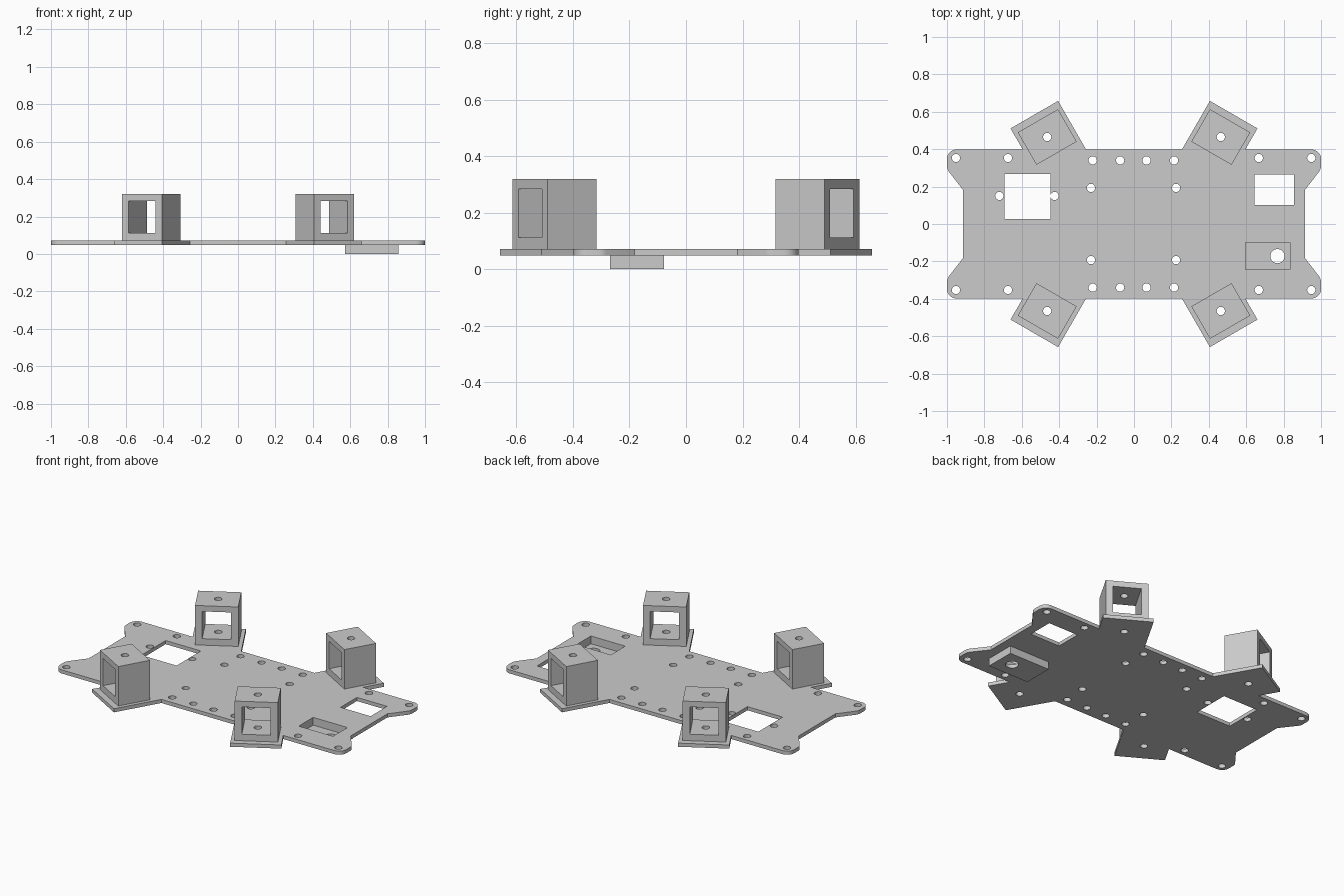
import bpy, bmesh
from math import sin, cos, radians, pi
from mathutils import Matrix, Vector

if "Cube" in bpy.data.objects:
    bpy.data.objects.remove(bpy.data.objects["Cube"])

grey = bpy.data.materials.new("Light grey plastic")
grey.use_nodes = True
color = (0.6, 0.6, 0.6, 1)
grey.diffuse_color = color
grey.node_tree.nodes["Principled BSDF"].inputs["Base Color"].default_value = color

BASE, TOP = 0.048, 0.071      # plate underside and upper face
ROOF = 0.32                   # top of the brackets
HOLE = 0.022                  # screw hole radius


def arc(cx, cy, r, start, end, n):
    angles = [radians(start + (end - start) * i / n) for i in range(n + 1)]
    return [(cx + r * cos(a), cy + r * sin(a)) for a in angles]


def circle(cx, cy, r=HOLE):
    return arc(cx, cy, r, 0, 360, 24)[:-1]


def rect(x0, x1, y0, y1):
    return [(x0, y0), (x1, y0), (x1, y1), (x0, y1)]


def slab(name, loops, z0, z1, matrix=Matrix()):
    """Extrude an outline with holes between two heights."""
    curve = bpy.data.curves.new(name, "CURVE")
    curve.dimensions, curve.fill_mode = "2D", "BOTH"
    curve.extrude = (z1 - z0) / 2
    for loop in loops:
        spline = curve.splines.new("POLY")
        spline.points.add(len(loop) - 1)
        spline.use_cyclic_u = True
        for point, (x, y) in zip(spline.points, loop):
            point.co = (x, y, 0, 1)
    temp = bpy.data.objects.new(name + " profile", curve)
    bpy.context.collection.objects.link(temp)
    graph = bpy.context.evaluated_depsgraph_get()
    mesh = bpy.data.meshes.new_from_object(temp.evaluated_get(graph))
    bpy.data.objects.remove(temp)
    bm = bmesh.new()
    bm.from_mesh(mesh)
    bmesh.ops.remove_doubles(bm, verts=bm.verts, dist=1e-5)
    bmesh.ops.recalc_face_normals(bm, faces=bm.faces)
    bmesh.ops.transform(bm, verts=bm.verts,
                        matrix=matrix @ Matrix.Translation((0, 0, (z0 + z1) / 2)))
    bm.to_mesh(mesh)
    bm.free()
    mesh.materials.clear()
    mesh.materials.append(grey)
    obj = bpy.data.objects.new(name, mesh)
    bpy.context.collection.objects.link(obj)
    return obj


def select(obj):
    bpy.ops.object.select_all(action="DESELECT")
    obj.select_set(True)
    bpy.context.view_layer.objects.active = obj


def cut(obj, cutter):
    cutter.hide_render = True
    mod = obj.modifiers.new("Cut", "BOOLEAN")
    mod.operation, mod.solver, mod.object = "DIFFERENCE", "EXACT", cutter
    select(obj)
    bpy.ops.object.modifier_apply(modifier=mod.name)
    bpy.data.objects.remove(cutter)


# Base plate outline: one quarter, mirrored to the other three
tab = Vector((0.464, 0.465))
out = Vector((sin(pi / 6), cos(pi / 6)))
side = Vector((out.y, -out.x))
edge = 0.398
corners = [tab - side * 0.147 + out * 0.138, tab + side * 0.147 + out * 0.138]
quarter = [(0.256, edge)] + [tuple(c) for c in corners] + [(0.595, edge)]
quarter += arc(0.95, edge - 0.05, 0.05, 90, 0, 8)
quarter += arc(0.95, 0.31, 0.05, 0, -35, 4) + [(0.915, 0.183)]
right_half = quarter + [(x, -y) for x, y in reversed(quarter)]
outline = right_half + [(-x, y) for x, y in reversed(right_half)]

# Screw holes and windows in the plate
holes = [circle(-0.72, 0.15), circle(-0.425, 0.15)]
for row, xs in ((0.353, (-0.952, -0.674, 0.667, 0.948)),
                (0.34, (-0.221, -0.074, 0.067, 0.214)),
                (0.193, (-0.23, 0.225)),
                (tab.y, (-tab.x, tab.x))):
    for x in xs:
        holes += [circle(x, row), circle(x, -row)]
pocket = rect(0.595, 0.835, -0.244, -0.1)
windows = [rect(-0.693, -0.447, 0.026, 0.268), rect(0.645, 0.855, 0.101, 0.265), pocket]
parts = [slab("base_plate", [outline] + holes + windows, BASE, TOP)]

# Tray hanging under the plate, with a cable hole in its floor
tray = slab("under_tray", [rect(0.572, 0.858, -0.268, -0.078),
                           circle(0.767, -0.172, 0.038)], 0, BASE)
cut(tray, slab("tray_cutter", [pocket], 0.022, TOP))
parts.append(tray)

# Four open box brackets, facing outward, drilled from top to bottom
for sx, x_name in ((1, "left"), (-1, "right")):
    for sy, y_name in ((1, "back"), (-1, "front")):
        radial = Vector((sx * out.x, sy * out.y, 0))
        up = Vector((0, 0, 1))
        frame = Matrix((up.cross(radial), up, radial)).transposed()
        if frame.determinant() < 0:
            frame = Matrix((radial.cross(up), up, radial)).transposed()
        place = Matrix.Translation((sx * tab.x, sy * tab.y, 0)) @ frame.to_4x4()
        bracket = slab(f"{y_name}_{x_name}_bracket",
                       [rect(-0.124, 0.124, TOP, ROOF), rect(-0.083, 0.083, 0.112, 0.284)],
                       -0.1, 0.1, place)
        cut(bracket, slab("bracket_cutter", [circle(sx * tab.x, sy * tab.y)], 0, 0.4))
        parts.append(bracket)

for part in parts:
    select(part)
    bpy.ops.object.shade_smooth_by_angle(angle=radians(30))
